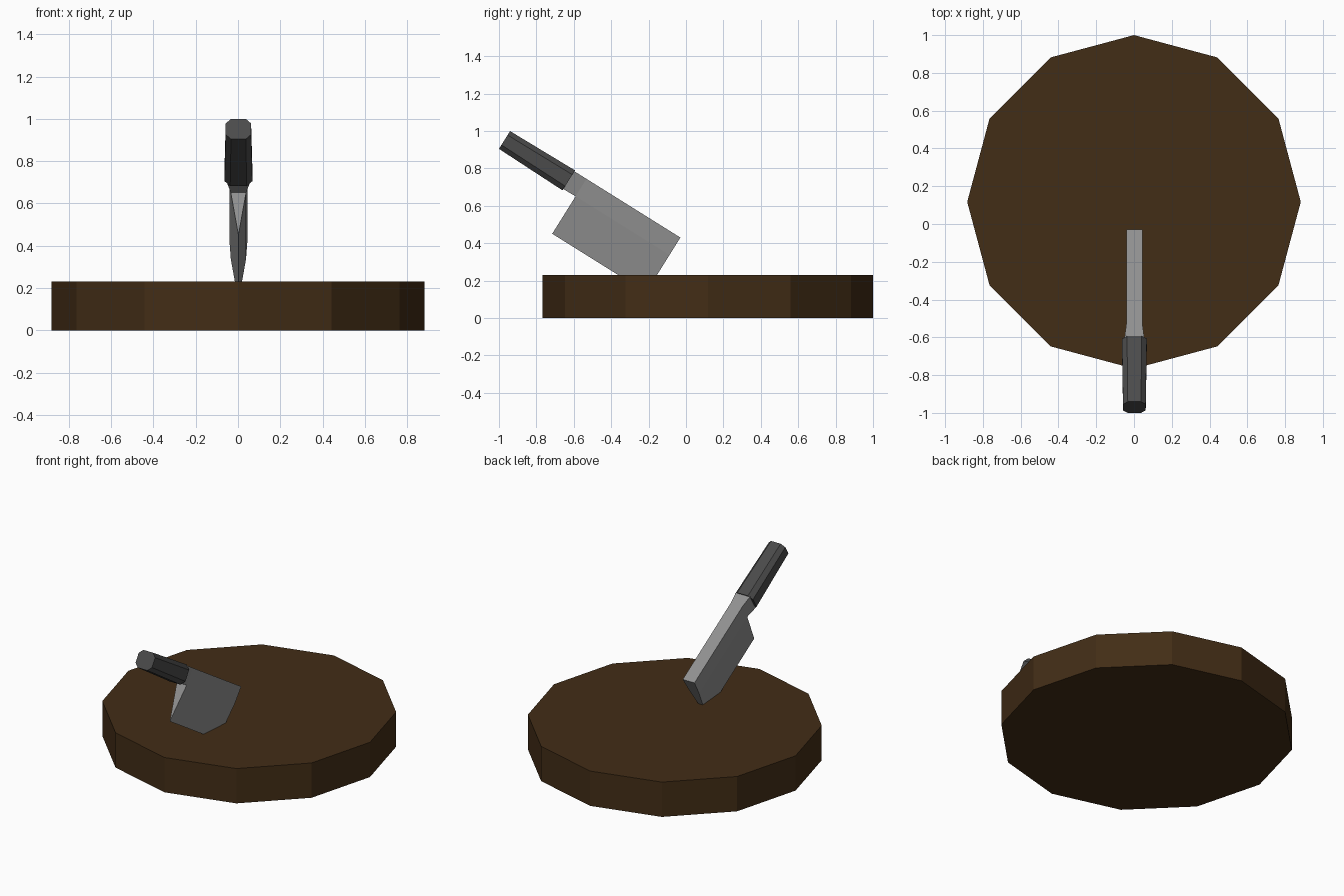
import bpy, bmesh, math

if "Cube" in bpy.data.objects:
    bpy.data.objects.remove(bpy.data.objects["Cube"])

def material(name, rgb):
    m = bpy.data.materials.new(name)
    m.diffuse_color = (*rgb, 1)
    m.use_nodes = True
    m.node_tree.nodes["Principled BSDF"].inputs["Base Color"].default_value = m.diffuse_color
    return m

def loft(name, rings, mat):
    """Closed flat-faced solid through matching rings of points."""
    bm = bmesh.new()
    loops = [[bm.verts.new(p) for p in r] for r in rings]
    n = len(loops[0])
    for a, b in zip(loops, loops[1:]):
        for i in range(n):
            j = (i + 1) % n
            bm.faces.new((a[i], a[j], b[j], b[i]))
    bm.faces.new(loops[0])
    bm.faces.new(loops[-1])
    bmesh.ops.recalc_face_normals(bm, faces=bm.faces[:])
    me = bpy.data.meshes.new(name)
    bm.to_mesh(me)
    bm.free()
    me.materials.append(mat)
    ob = bpy.data.objects.new(name, me)
    bpy.context.collection.objects.link(ob)
    return ob

wood = material("wood", (0.055, 0.026, 0.008))
steel = material("steel", (0.28, 0.28, 0.28))
grip = material("grip", (0.07, 0.07, 0.07))

# Tilted frame of the cleaver: a runs along the spine to the tip, d away from the spine
def tilt(x, a, d):
    return (x + 0.002, -0.03 + 0.848 * a - 0.53 * d, 0.43 - 0.53 * a - 0.848 * d)

def octagon(a, w, d0, d1, c):
    pts = [(-w + c, d0), (w - c, d0), (w, d0 + c), (w, d1 - c),
           (w - c, d1), (-w + c, d1), (-w, d1 - c), (-w, d0 + c)]
    return [tilt(x, a, d) for x, d in pts]

# Twelve-sided chopping board
board_rings = [[(0.883 * math.cos(i * math.pi / 6), 0.117 + 0.883 * math.sin(i * math.pi / 6), z)
                for i in range(12)] for z in (0, 0.23)]
loft("chopping_board", board_rings, wood)

# Wedge blade, its tip buried in the board
wedge = [(-0.043, 0), (0.043, 0), (0.036, 0.11), (0, 0.346), (-0.036, 0.11)]
loft("blade", [[tilt(x, a, d) for x, d in wedge] for a in (-0.592, 0)], steel)

# Bolster flaring from the blade to the handle
def collar(a, w0, w1, d1):
    return [tilt(x, a, d) for x, d in ((-w0, 0), (w0, 0), (w1, d1), (-w1, d1))]
loft("bolster", [collar(-0.672, 0.052, 0.052, 0.112), collar(-0.592, 0.043, 0.036, 0.11)], steel)

# Eight-sided handle
loft("handle", [octagon(-1.074, 0.06, 0, 0.112, 0.025),
                octagon(-0.668, 0.066, -0.006, 0.12, 0.027)], grip)
